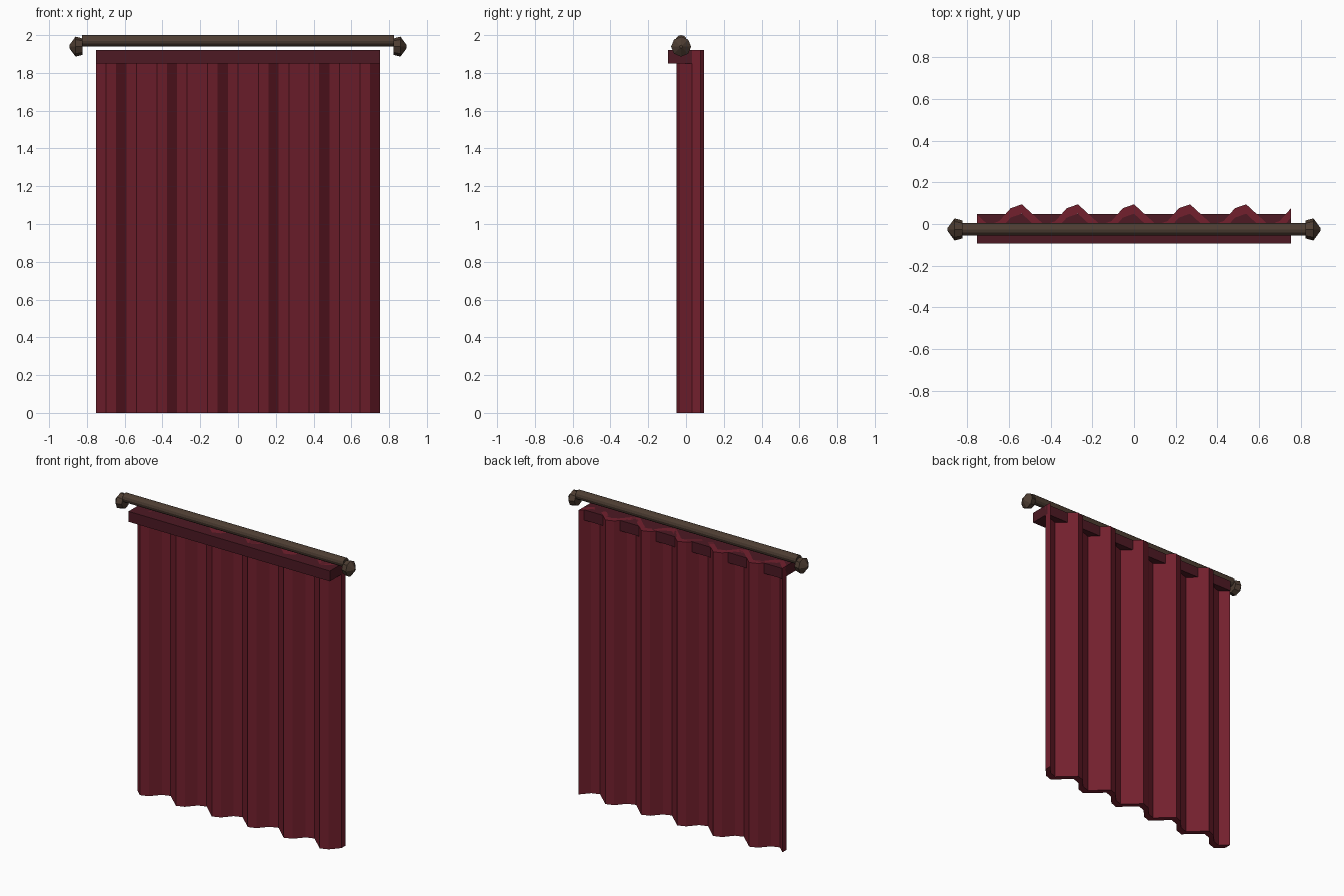
import bpy, bmesh, math
from mathutils import Matrix

if "Cube" in bpy.data.objects:
    bpy.data.objects.remove(bpy.data.objects["Cube"])


def material(name, rgb):
    m = bpy.data.materials.new(name)
    m.diffuse_color = (*rgb, 1)
    m.use_nodes = True
    m.node_tree.nodes["Principled BSDF"].inputs["Base Color"].default_value = m.diffuse_color
    return m


def add_object(name, bm, mat):
    bmesh.ops.recalc_face_normals(bm, faces=bm.faces)
    mesh = bpy.data.meshes.new(name)
    bm.to_mesh(mesh)
    bm.free()
    mesh.materials.append(mat)
    ob = bpy.data.objects.new(name, mesh)
    bpy.context.collection.objects.link(ob)
    return ob


fabric = material("red_fabric", (0.17, 0.014, 0.027))
dark_fabric = material("dark_red_fabric", (0.075, 0.010, 0.017))
wood = material("dark_wood", (0.075, 0.047, 0.032))

# Pleated curtain: wavy sheet, 28 strips, five strips per fold
HALF, TOP, STRIPS, AMP, THICK = 0.7525, 1.92, 28, 0.052, 0.045
bm = bmesh.new()
rings = []
for i in range(STRIPS + 1):
    x = -HALF + 2 * HALF * i / STRIPS
    y = -AMP * math.sin(2 * math.pi * i / 5)
    rings.append([bm.verts.new((x, y + dy, z)) for dy, z in
                  ((0, 0), (THICK, 0), (THICK, TOP), (0, TOP))])
for a, b in zip(rings, rings[1:]):
    for k in range(4):
        n = (k + 1) % 4
        bm.faces.new((a[k], a[n], b[n], b[k]))
bm.faces.new(rings[0])
bm.faces.new(rings[-1])
add_object("curtain", bm, fabric)

# Header band across the top
bm = bmesh.new()
bmesh.ops.create_cube(bm, size=1, matrix=Matrix.Translation((0, -0.023, 1.885))
                      @ Matrix.Diagonal((2 * HALF, 0.142, 0.07, 1)))
add_object("header_band", bm, dark_fabric)


def lathe_x(name, profile, sides, y, z):
    """Closed turned solid along x from (x, radius) pairs."""
    bm = bmesh.new()
    loops = []
    for x, r in profile:
        loops.append([bm.verts.new((x, y + r * math.cos(2 * math.pi * k / sides),
                                    z + r * math.sin(2 * math.pi * k / sides)))
                      for k in range(sides)])
    for a, b in zip(loops, loops[1:]):
        for k in range(sides):
            n = (k + 1) % sides
            bm.faces.new((a[k], a[n], b[n], b[k]))
    bm.faces.new(loops[0])
    bm.faces.new(loops[-1])
    return add_object(name, bm, wood)


# Rod and its two faceted finials
lathe_x("rod", [(-0.825, 0.03), (0.825, 0.03)], 12, -0.026, 1.97)
for side, s in (("left", -1), ("right", 1)):
    lathe_x(side + "_finial",
            [(s * 0.822, 0.043), (s * 0.86, 0.053), (s * 0.893, 0.008)],
            8, -0.026, 1.939)
